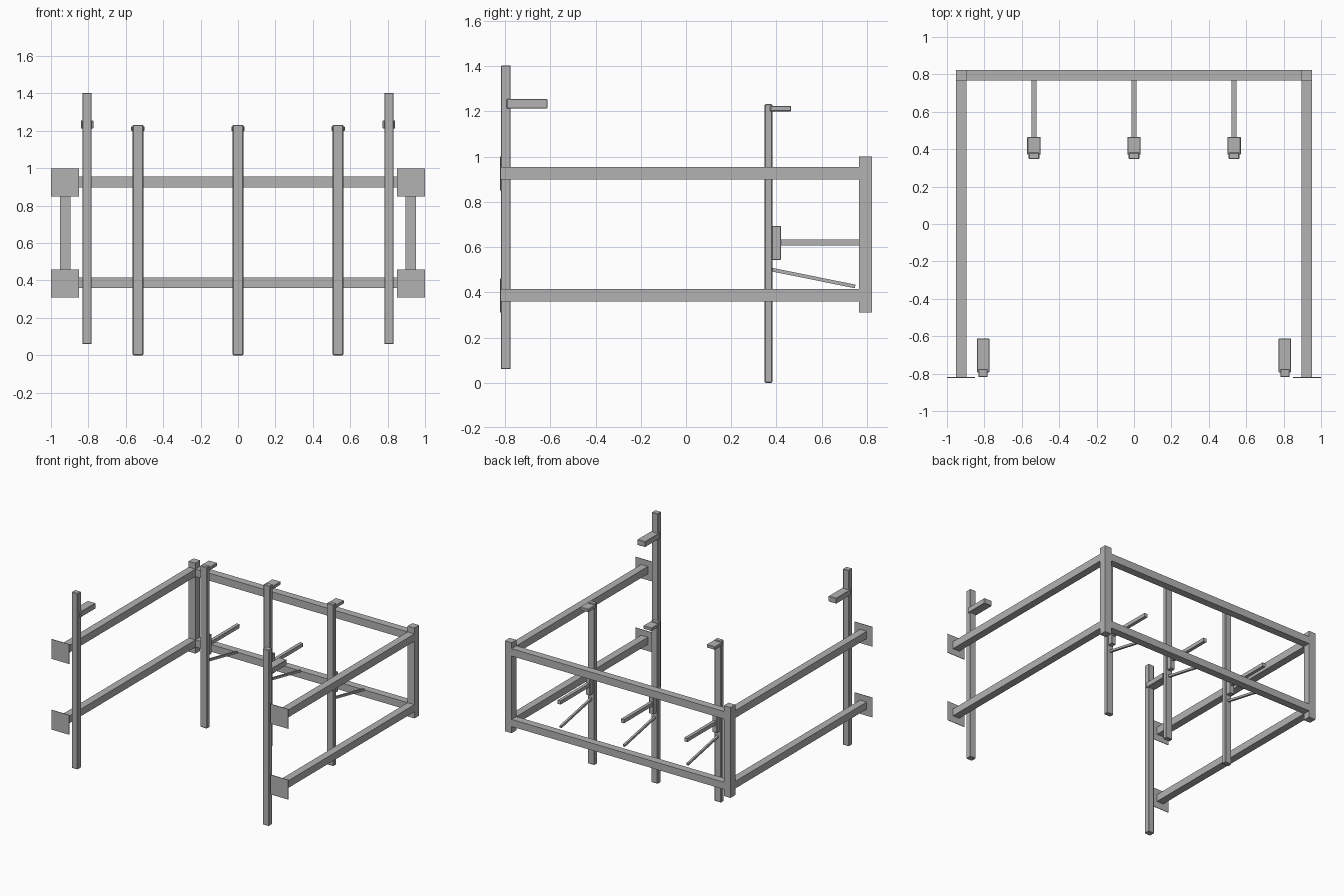
import bpy
import bmesh
from math import atan2, hypot
from mathutils import Matrix, Vector

if "Cube" in bpy.data.objects:
    bpy.data.objects.remove(bpy.data.objects["Cube"], do_unlink=True)

GREY = (0.45, 0.45, 0.45, 1)
steel = bpy.data.materials.new("grey_steel")
steel.use_nodes = True
steel.diffuse_color = GREY
steel.node_tree.nodes["Principled BSDF"].inputs["Base Color"].default_value = GREY


def box(name, low, high, bevel=0, tilt=0):
    """Box between two corners, optionally chamfered and tilted about x."""
    low, high = Vector(low), Vector(high)
    bm = bmesh.new()
    bmesh.ops.create_cube(bm, size=1, matrix=Matrix.Diagonal((*(high - low), 1)))
    if bevel:
        bmesh.ops.bevel(bm, geom=bm.edges[:], offset=bevel, segments=1,
                        affect='EDGES', profile=0.5)
    mesh = bpy.data.meshes.new(name)
    bm.to_mesh(mesh)
    bm.free()
    mesh.materials.append(steel)
    obj = bpy.data.objects.new(name, mesh)
    obj.location = (low + high) / 2
    obj.rotation_euler.x = tilt
    bpy.context.collection.objects.link(obj)
    return obj


def centred(name, x, width, y, z, bevel=0):
    return box(name, (x - width / 2, y[0], z[0]), (x + width / 2, y[1], z[1]), bevel)


FRONT, BACK, INNER = -0.82, 0.823, 0.766
RAILS = {"lower": (0.36, 0.415), "upper": (0.898, 0.955)}
PLATES = {"lower": (0.31, 0.46), "upper": (0.85, 1.0)}

# Back rails, side rails and wall plates
for level, z in RAILS.items():
    centred(level + "_back_rail", 0, 1.80, (INNER, BACK), z)
    for side, s in (("left", 1), ("right", -1)):
        centred(f"{level}_{side}_rail", s * 0.924, 0.057, (FRONT, INNER), z)
        centred(f"{level}_{side}_plate", s * 0.925, 0.15,
                (FRONT - 0.003, FRONT + 0.001), PLATES[level])

# Corner posts and tall front posts with their inward arms
for side, s in (("left", 1), ("right", -1)):
    centred(side + "_corner_post", s * 0.924, 0.057, (INNER, BACK), (0.31, 1.0))
    centred(side + "_front_post", s * 0.807, 0.05, (-0.818, -0.775), (0.06, 1.403), 0.003)
    centred(side + "_front_arm", s * 0.807, 0.067, (-0.793, -0.612), (1.213, 1.255), 0.003)

# Middle posts, each with a top arm, bracket, straight strut and sloping brace
start, end = Vector((0, 0.38, 0.50)), Vector((0, 0.748, 0.426))
step = end - start
mid = (start + end) / 2
for name, x in (("left", 0.535), ("centre", 0), ("right", -0.535)):
    centred(name + "_middle_post", x, 0.057, (0.347, 0.382), (0, 1.232), 0.004)
    centred(name + "_top_arm", x, 0.072, (0.372, 0.465), (1.2, 1.224), 0.003)
    centred(name + "_bracket", x, 0.036, (0.38, 0.42), (0.543, 0.693), 0.002)
    centred(name + "_strut", x, 0.025, (0.418, INNER), (0.606, 0.634))
    half = Vector((0.008, hypot(step.y, step.z) / 2, 0.008))
    centre = Vector((x, mid.y, mid.z))
    box(name + "_brace", centre - half, centre + half, tilt=atan2(step.z, step.y))
